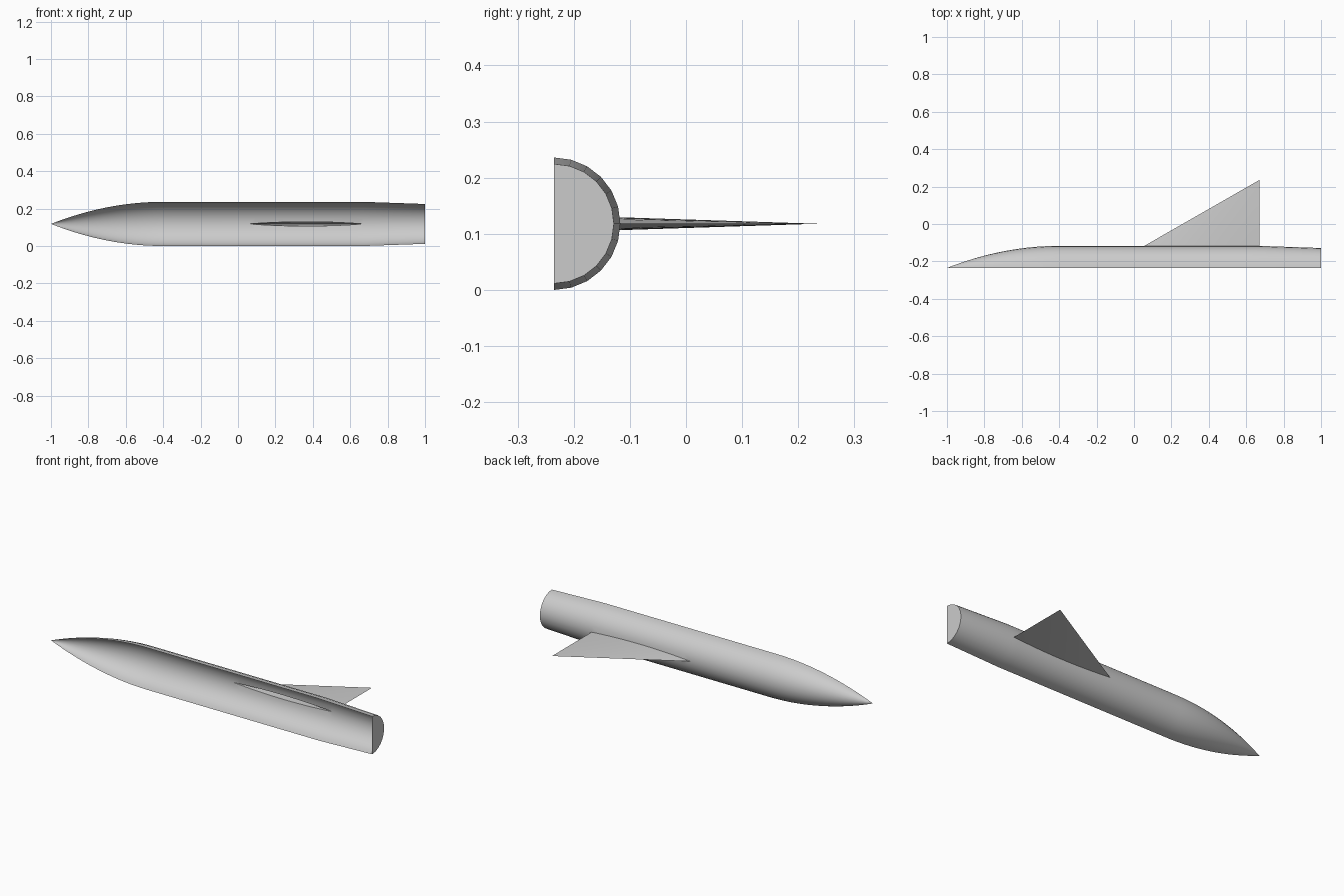
import bpy, bmesh, math

R = 0.118                      # body radius
Y0 = -0.235                    # open cut plane of the half body
LEAD, TRAIL = 0.055, 0.67      # wing root leading and trailing edge
HALF_THICK = 0.0115
STEPS = 16

if "Cube" in bpy.data.objects:
    bpy.data.objects.remove(bpy.data.objects["Cube"], do_unlink=True)

grey = bpy.data.materials.new("light_grey")
grey.use_nodes = True
colour = (0.6, 0.6, 0.6, 1)
grey.diffuse_color = colour
grey.node_tree.nodes["Principled BSDF"].inputs["Base Color"].default_value = colour


def body_radius(x):
    if x < -0.4:
        return R * (1 - ((x + 0.4) / 0.6) ** 2)
    if x > TRAIL:
        return R - 0.0115 * (x - TRAIL) / (1 - TRAIL)
    return R


def wing_half_thickness(x):
    u = 2 * (x - LEAD) / (TRAIL - LEAD) - 1
    return HALF_THICK * max(0, 1 - u * u)


def root_point(x, side):
    """Point where the upper or lower wing skin meets the body."""
    t = wing_half_thickness(x)
    return (x, Y0 + body_radius(x) - t * math.tan(math.radians(7.5)), R + side * t)


def finish(bm, name, outward):
    bmesh.ops.remove_doubles(bm, verts=bm.verts, dist=1e-5)
    bmesh.ops.recalc_face_normals(bm, faces=bm.faces)
    bm.normal_update()
    if sum(f.normal.dot(outward(f)) for f in bm.faces) < 0:
        bmesh.ops.reverse_faces(bm, faces=bm.faces)
    mesh = bpy.data.meshes.new(name)
    bm.to_mesh(mesh)
    bm.free()
    mesh.materials.append(grey)
    obj = bpy.data.objects.new(name, mesh)
    bpy.context.collection.objects.link(obj)
    bpy.ops.object.select_all(action='DESELECT')
    obj.select_set(True)
    bpy.context.view_layer.objects.active = obj
    bpy.ops.object.shade_smooth_by_angle(angle=math.radians(30))


wing_xs = [LEAD + (TRAIL - LEAD) * i / STEPS for i in range(STEPS + 1)]

# Half body: open shell with a slot at the wing root and a closed tail
bm = bmesh.new()
stations = [-1 + 0.6 * i / 16 for i in range(17)] + wing_xs + [1]
for side in (1, -1):
    previous = None
    for x in stations:
        r = body_radius(x)
        ring = [bm.verts.new(root_point(x, side))]
        for k in range(1, 7):
            a = math.radians(15 * k)
            ring.append(bm.verts.new((x, Y0 + r * math.cos(a), R + side * r * math.sin(a))))
        if previous:
            for k in range(6):
                bm.faces.new((previous[k], ring[k], ring[k + 1], previous[k + 1]))
        previous = ring
    # Tail disc half
    hub = bm.verts.new((1, Y0, R))
    bm.faces.new([hub] + previous)
bmesh.ops.dissolve_degenerate(bm, dist=1e-6, edges=bm.edges)


def from_axis(face):
    c = face.calc_center_median()
    c.y -= Y0
    c.z -= R
    return c


finish(bm, "half_fuselage", from_axis)

# Wing: two curved skins running from the root to a pointed tip
bm = bmesh.new()
for side in (1, -1):
    tip = bm.verts.new((TRAIL, -Y0, R))
    row = [bm.verts.new(root_point(x, side)) for x in wing_xs]
    for a, b in zip(row, row[1:]):
        bm.faces.new((a, b, tip))


def from_chord(face):
    c = face.calc_center_median()
    c.x = c.y = 0
    c.z -= R
    return c


finish(bm, "wing", from_chord)
